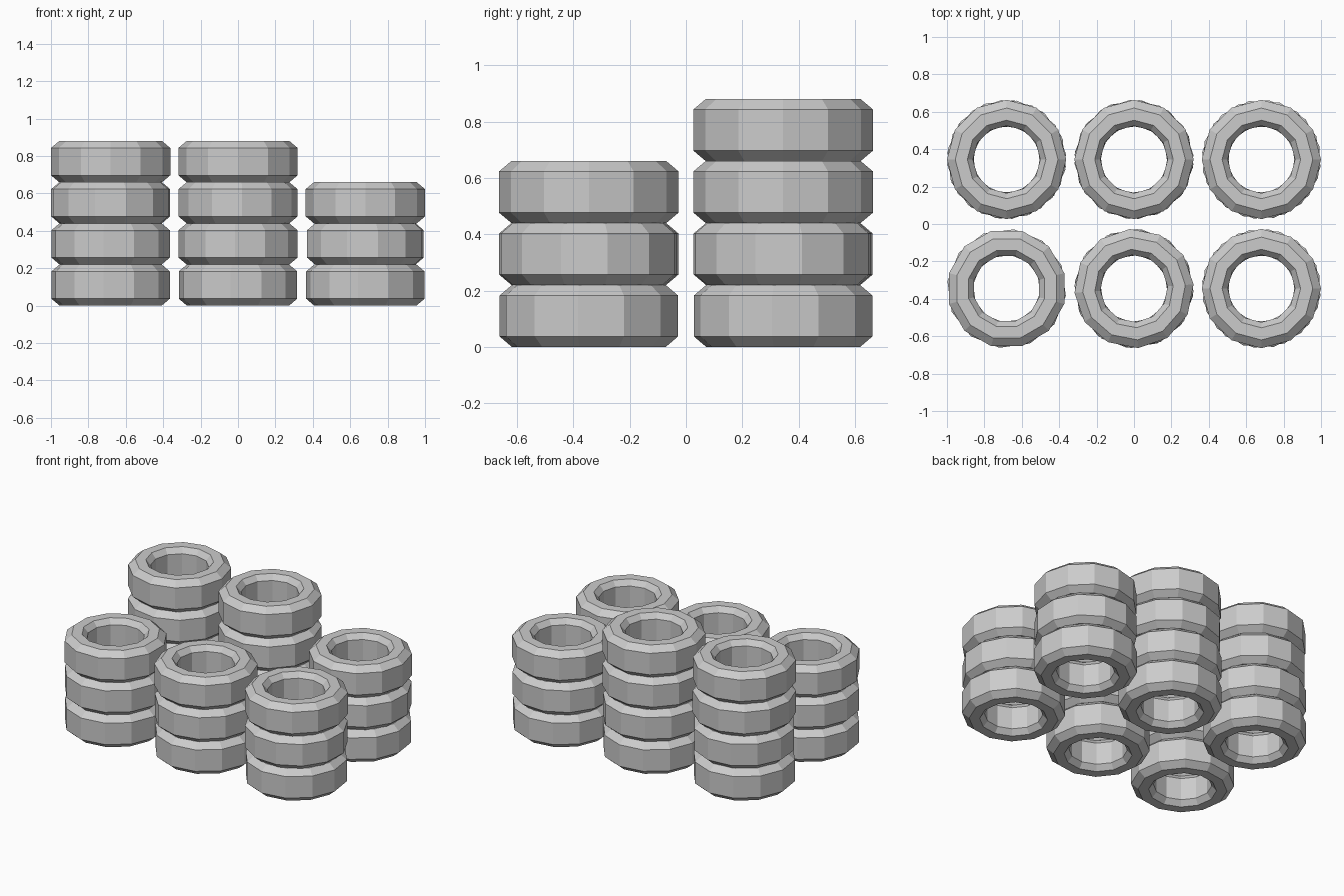
import bpy, bmesh
from math import sin, cos, radians, pi

if "Cube" in bpy.data.objects:
    bpy.data.objects.remove(bpy.data.objects["Cube"])

SIDES = 12
HEIGHT = 0.22
# Closed tyre cross-section: (radius, z)
PROFILE = [(0.275, 0), (0.319, 0.037), (0.319, 0.183), (0.275, 0.22),
           (0.21, 0.22), (0.18, 0.185), (0.18, 0.035), (0.21, 0)]


def make_tyre_mesh():
    bm = bmesh.new()
    rings = []
    for i in range(SIDES):
        a = 2 * pi * i / SIDES
        rings.append([bm.verts.new((r * cos(a), r * sin(a), z)) for r, z in PROFILE])
    n = len(PROFILE)
    for i in range(SIDES):
        a, b = rings[i], rings[(i + 1) % SIDES]
        for j in range(n):
            k = (j + 1) % n
            bm.faces.new((a[j], b[j], b[k], a[k]))
    bmesh.ops.recalc_face_normals(bm, faces=bm.faces)
    mesh = bpy.data.meshes.new("tyre")
    bm.to_mesh(mesh)
    bm.free()
    return mesh


tyre = make_tyre_mesh()

# Stacks: (name, x, y, twist of each tyre in degrees from the bottom up)
STACKS = [
    ("front_left", -0.681, -0.345, (23, 23, 15)),
    ("front_middle", 0, -0.345, (23, 27, 4)),
    ("front_right", 0.681, -0.345, (23, 12, 0)),
    ("back_left", -0.681, 0.345, (23, 20, 5, 0)),
    ("back_middle", 0, 0.345, (23, 25, 4, 0)),
    ("back_right", 0.681, 0.345, (23, 12, 0)),
]
for name, x, y, twists in STACKS:
    for level, twist in enumerate(twists):
        ob = bpy.data.objects.new(f"tyre_{name}_{level + 1}", tyre)
        ob.location = (x, y, level * HEIGHT)
        ob.rotation_euler.z = radians(twist)
        bpy.context.collection.objects.link(ob)
